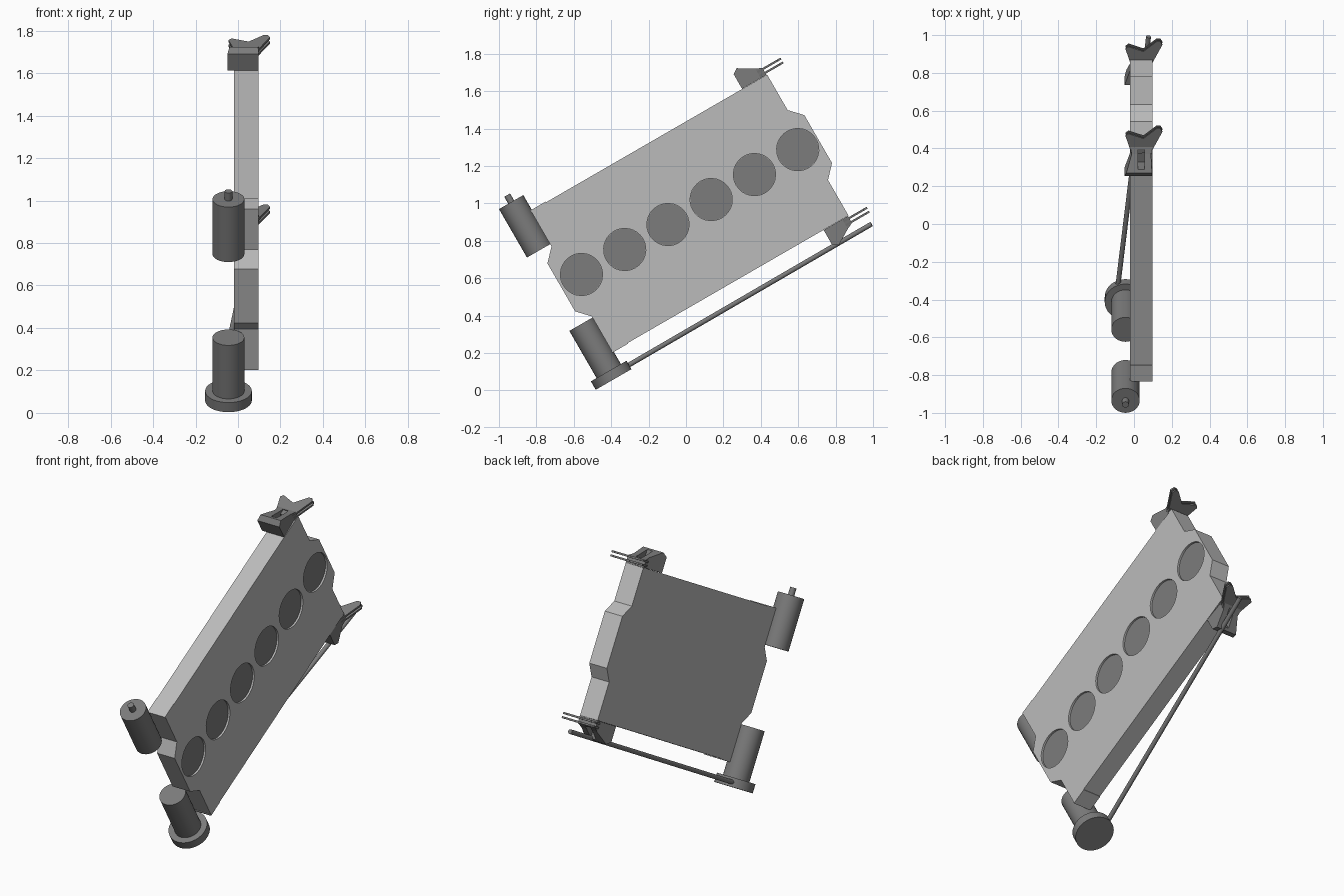
import bpy
import bmesh
import math
from mathutils import Matrix, Vector

if "Cube" in bpy.data.objects:
    bpy.data.objects.remove(bpy.data.objects["Cube"])

# Local frame: x thickness, y along the panel, z across it; tilted as a whole
TILT = Matrix.Translation((0, 0.02, 0.947)) @ Matrix.Rotation(math.radians(30), 4, "X")
X0, X1 = -0.02, 0.097        # panel thickness range
MOTOR_X = -0.045


def material(name, value):
    m = bpy.data.materials.new(name)
    m.use_nodes = True
    color = (value, value, value, 1)
    m.diffuse_color = color
    m.node_tree.nodes["Principled BSDF"].inputs["Base Color"].default_value = color
    return m


LIGHT = material("light grey", 0.5)
DARK = material("dark grey", 0.2)


def finish(name, bm, mat, smooth=False):
    bmesh.ops.recalc_face_normals(bm, faces=bm.faces)
    mesh = bpy.data.meshes.new(name)
    bm.to_mesh(mesh)
    bm.free()
    mesh.materials.append(mat)
    obj = bpy.data.objects.new(name, mesh)
    bpy.context.collection.objects.link(obj)
    obj.matrix_world = TILT
    if smooth:
        bpy.ops.object.select_all(action="DESELECT")
        obj.select_set(True)
        bpy.context.view_layer.objects.active = obj
        bpy.ops.object.shade_smooth_by_angle(angle=math.radians(35))
    return obj


def loft(name, rings, mat):
    """Closed solid through rings of equal point count."""
    bm = bmesh.new()
    loops = [[bm.verts.new(p) for p in ring] for ring in rings]
    n = len(loops[0])
    for a, b in zip(loops, loops[1:]):
        for i in range(n):
            j = (i + 1) % n
            bm.faces.new((a[i], a[j], b[j], b[i]))
    bm.faces.new(loops[0])
    bm.faces.new(loops[-1])
    return finish(name, bm, mat)


def box(name, lo, hi, mat):
    return loft(name, [[(lo[0], y, z), (hi[0], y, z), (hi[0], y, w), (lo[0], y, w)]
                       for y in (lo[1], hi[1]) for z, w in [(lo[2], hi[2])]], mat)


def cylinder(name, start, end, radius, mat, sides=32):
    a, b = Vector(start), Vector(end)
    bm = bmesh.new()
    turn = (b - a).to_track_quat("Z", "Y").to_matrix().to_4x4()
    bmesh.ops.create_cone(bm, cap_ends=True, segments=sides, radius1=radius, radius2=radius,
                          depth=(b - a).length, matrix=Matrix.Translation((a + b) / 2) @ turn)
    return finish(name, bm, mat, True)


def cut(obj, cutter):
    mod = obj.modifiers.new("cut", "BOOLEAN")
    mod.operation = "DIFFERENCE"
    mod.solver = "EXACT"
    mod.object = cutter
    bpy.context.view_layer.update()
    bpy.context.view_layer.objects.active = obj
    bpy.ops.object.modifier_apply(modifier=mod.name)
    bpy.data.objects.remove(cutter)


# Main panel with a bulge at each end
quarter = [(0.729, 0.435), (0.729, 0.216), (0.793, 0.148)]
right = quarter + [(y, -z) for y, z in reversed(quarter)]
outline = right + [(-y, -z) for y, z in right]
panel = loft("panel", [[(x, y, z) for y, z in outline] for x in (X0, X1)], LIGHT)

# Row of shallow round recesses with dark floors
for i in range(6):
    y, z = -0.665 + i * 0.267, 0.006
    floor = X1 - 0.012
    cut(panel, cylinder("cutter", (floor, y, z), (X1 + 0.05, y, z), 0.113, LIGHT))
    cylinder(f"recess_floor_{i + 1}", (floor - 0.002, y, z), (floor + 0.001, y, z), 0.1125, DARK)

# Thin end strips at the motor corners
for name, s in (("upper", 1), ("lower", -1)):
    box(f"{name}_end_strip", (X0, -0.732, min(s * 0.43, s * 0.439)),
        (X1, -0.635, max(s * 0.43, s * 0.439)), LIGHT)

# Motors, shaft and drive wheel
MY = -0.797
cylinder("upper_motor", (MOTOR_X, MY, 0.23), (MOTOR_X, MY, 0.529), 0.075, DARK)
cylinder("upper_motor_shaft", (MOTOR_X, MY, 0.52), (MOTOR_X, MY, 0.572), 0.018, DARK, 16)
cylinder("lower_motor", (MOTOR_X, MY, -0.53), (MOTOR_X, MY, -0.223), 0.075, DARK)
cylinder("drive_wheel", (MOTOR_X, MY, -0.566), (MOTOR_X, MY, -0.514), 0.11, DARK, 40)

# Push rod running from the wheel to past the lower horn
cylinder("push_rod", (-0.085, -0.71, -0.54), (0.077, 0.813, -0.536), 0.013, DARK, 16)

# Horns: a slotted wedge base and two thin forked blades
sections = [(0.575, -0.05, 0.097, 0.526), (0.605, -0.04, 0.095, 0.546),
            (0.69, -0.012, 0.09, 0.495), (0.725, -0.02, 0.1, 0.478)]
fork = [(-0.012, 0.68), (-0.045, 0.79), (-0.03, 0.805), (0.05, 0.775),
        (0.12, 0.836), (0.14, 0.836), (0.15, 0.815), (0.09, 0.69)]
for name, s in (("upper", 1), ("lower", -1)):
    base = loft(f"{name}_horn_base",
                [[(l, y, s * 0.436), (r, y, s * 0.436), (r, y, s * top), (l, y, s * top)]
                 for y, l, r, top in sections], DARK)
    cut(base, box("cutter", (0.02, 0.62, min(s * 0.46, s * 0.6)),
                  (0.056, 0.715, max(s * 0.46, s * 0.6)), DARK))
    for part, low in (("inner", 0.443), ("outer", 0.467)):
        loft(f"{name}_horn_{part}_blade",
             [[(x, y, s * z) for x, y in fork] for z in (low, low + 0.011)], DARK)
